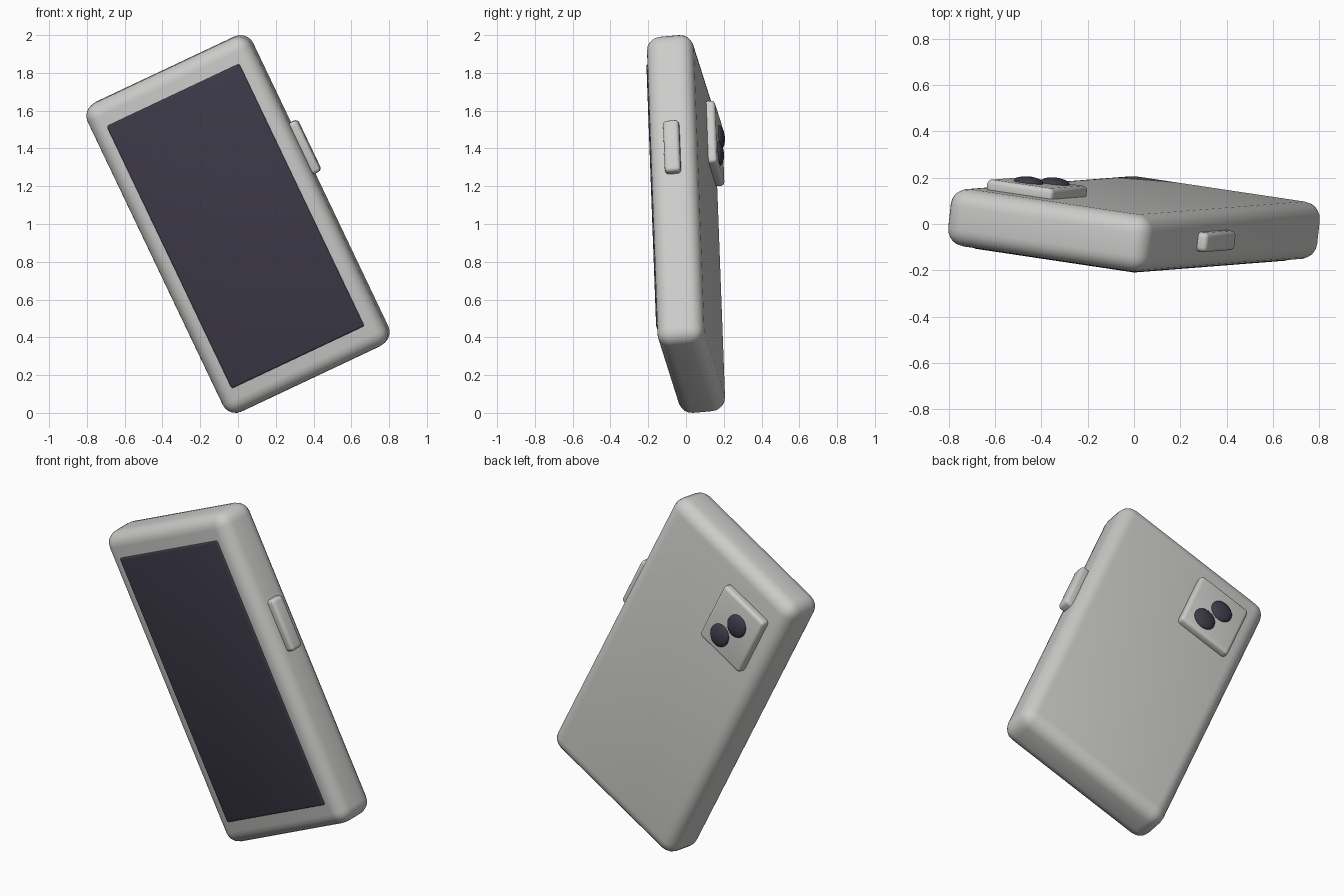
import bpy
from mathutils import Matrix, Vector

default = bpy.data.objects.get("Cube")
if default:
    bpy.data.objects.remove(default, do_unlink=True)


def make_material(name, rgb):
    mat = bpy.data.materials.new(name)
    mat.use_nodes = True
    color = (*rgb, 1.0)
    mat.diffuse_color = color
    mat.node_tree.nodes["Principled BSDF"].inputs["Base Color"].default_value = color
    return mat


SILVER = make_material("silver_grey", (0.60, 0.60, 0.59))
DARK = make_material("dark_glass", (0.048, 0.043, 0.068))

# Tilted frame of the handset: across, along and out of the back
across = Vector((0.896, -0.134, 0.4225)).normalized()
along = Vector((-0.434, -0.033, 0.90))
along = (along - across * along.dot(across)).normalized()
back = -across.cross(along)
# Local axes: x across, y out of the back, z along
TILT = Matrix((across, back, along)).transposed().to_4x4()
FRAME = Matrix.Translation((0, 0, 1)) @ TILT


def finish(obj, name, material):
    obj.name = name
    obj.data.materials.append(material)
    for poly in obj.data.polygons:
        poly.use_smooth = True
    return obj


def rounded_box(name, center, half, radius, segments, material):
    bpy.ops.mesh.primitive_cube_add(size=2)
    obj = bpy.context.object
    obj.data.transform(Matrix.Diagonal((*half, 1)))
    obj.matrix_world = FRAME @ Matrix.Translation(center)
    bevel = obj.modifiers.new("rounded_edges", 'BEVEL')
    bevel.width = radius
    bevel.segments = segments
    return finish(obj, name, material)


def lens(name, center, radius, depth):
    bpy.ops.mesh.primitive_uv_sphere_add(segments=24, ring_count=12, radius=1)
    obj = bpy.context.object
    obj.data.transform(Matrix.Diagonal((radius, depth, radius, 1)))
    obj.matrix_world = FRAME @ Matrix.Translation(center)
    return finish(obj, name, DARK)


# Case, display, side key and camera plate
rounded_box("body", (0, 0, 0), (0.483, 0.125, 0.905), 0.075, 5, SILVER)
rounded_box("screen", (0, -0.119, 0), (0.392, 0.015, 0.77), 0.01, 3, DARK)
rounded_box("side_button", (0.493, 0, 0.218), (0.033, 0.042, 0.15), 0.02, 4, SILVER)
rounded_box("camera_plate", (-0.216, 0.14, 0.56), (0.16, 0.03, 0.182), 0.02, 4, SILVER)

# Pair of domed lenses set diagonally on the plate
for side, label in ((-1, "lower"), (1, "upper")):
    lens(label + "_lens", (-0.205 - side * 0.033, 0.17, 0.541 + side * 0.063), 0.064, 0.025)
